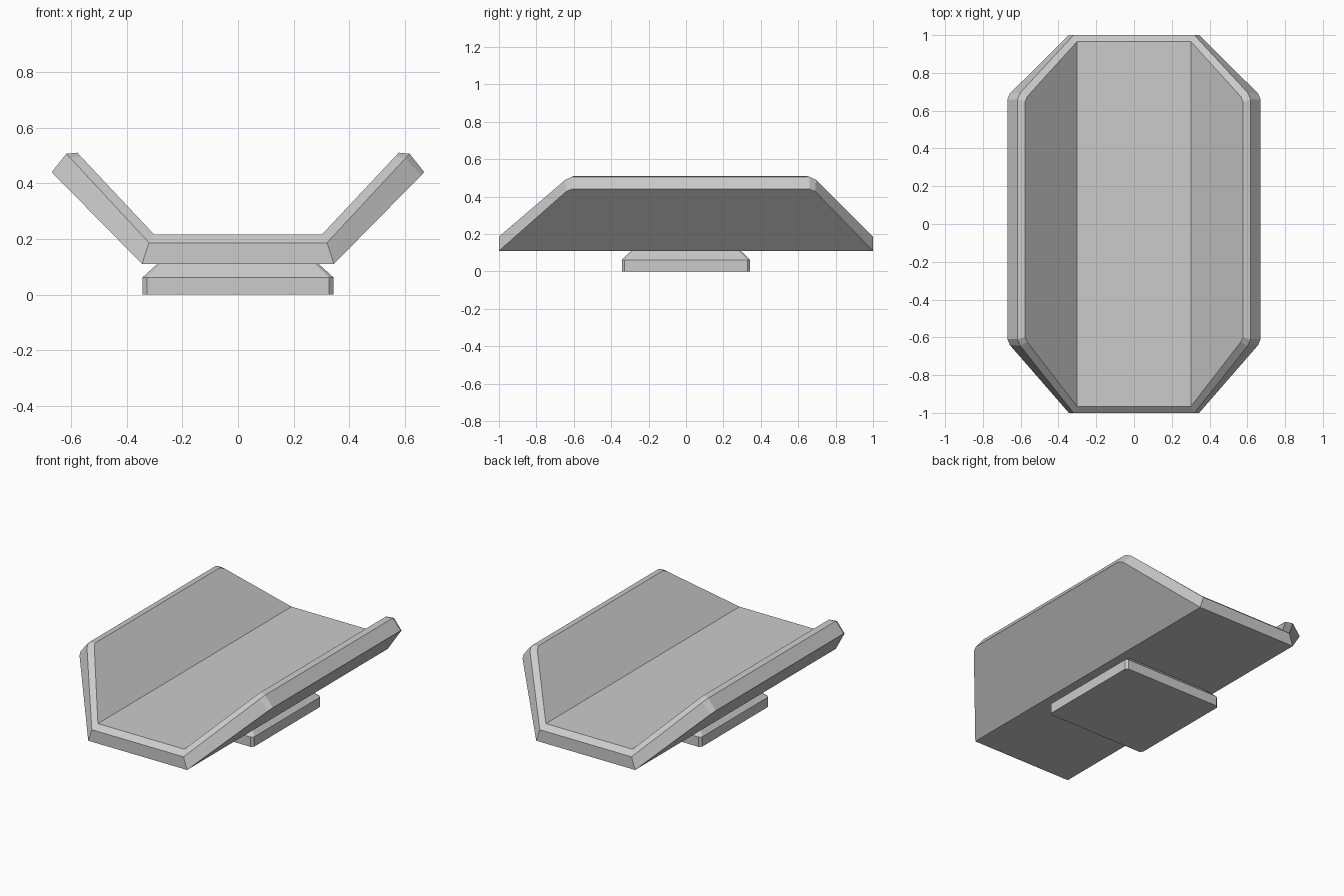
import bpy, bmesh

if "Cube" in bpy.data.objects:
    bpy.data.objects.remove(bpy.data.objects["Cube"])


def make_object(name, bm):
    bmesh.ops.recalc_face_normals(bm, faces=bm.faces)
    mesh = bpy.data.meshes.new(name)
    bm.to_mesh(mesh)
    bm.free()
    obj = bpy.data.objects.new(name, mesh)
    bpy.context.collection.objects.link(obj)
    return obj


def bridge(bm, a, b):
    n = len(a)
    for i in range(n):
        j = (i + 1) % n
        bm.faces.new((a[i], a[j], b[j], b[i]))


def tray_ring(bm, end, tip, shoulder_x, front, back):
    """Outline of the folded sheet: floor end, clipped wing corner, wing tip (mirrored in x)."""
    ex, ey, ez = end
    tx, tz = tip
    sz = ez + (tz - ez) * (shoulder_x - ex) / (tx - ex)
    right = [(ex, -ey, ez), (shoulder_x, -front[0], sz), (tx, -front[1], tz),
             (tx, back[1], tz), (shoulder_x, back[0], sz), (ex, ey, ez)]
    left = [(-x, y, z) for x, y, z in reversed(right)]
    return [bm.verts.new(p) for p in right + left]


def cap_folded(bm, r):
    bm.faces.new((r[0], r[5], r[6], r[11]))   # floor
    bm.faces.new(r[0:6])                      # right wing
    bm.faces.new(r[6:12])                     # left wing


# Tray: flat floor with two raised wings and a chamfered rim
bm = bmesh.new()
rings = [
    tray_ring(bm, (0.345, 1.0, 0.11), (0.67, 0.44), 0.658, (0.64, 0.61), (0.69, 0.66)),
    tray_ring(bm, (0.32, 1.0, 0.186), (0.617, 0.506), 0.602, (0.645, 0.61), (0.695, 0.66)),
    tray_ring(bm, (0.302, 0.965, 0.216), (0.578, 0.51), 0.565, (0.625, 0.60), (0.675, 0.645)),
]
bridge(bm, rings[0], rings[1])
bridge(bm, rings[1], rings[2])
cap_folded(bm, rings[0])
cap_folded(bm, rings[2])
make_object("tray", bm)


def clipped_rect(bm, hx, hy, c, z):
    pts = [(hx, -hy + c), (hx, hy - c), (hx - c, hy), (-hx + c, hy),
           (-hx, hy - c), (-hx, -hy + c), (-hx + c, -hy), (hx - c, -hy)]
    return [bm.verts.new((x, y, z)) for x, y in pts]


# Base: square block with clipped corners and a bevelled top
bm = bmesh.new()
levels = [clipped_rect(bm, 0.343, 0.343, 0.015, 0.0),
          clipped_rect(bm, 0.343, 0.343, 0.015, 0.062),
          clipped_rect(bm, 0.29, 0.293, 0.013, 0.11)]
bridge(bm, levels[0], levels[1])
bridge(bm, levels[1], levels[2])
bm.faces.new(levels[0])
bm.faces.new(levels[2])
make_object("base", bm)
